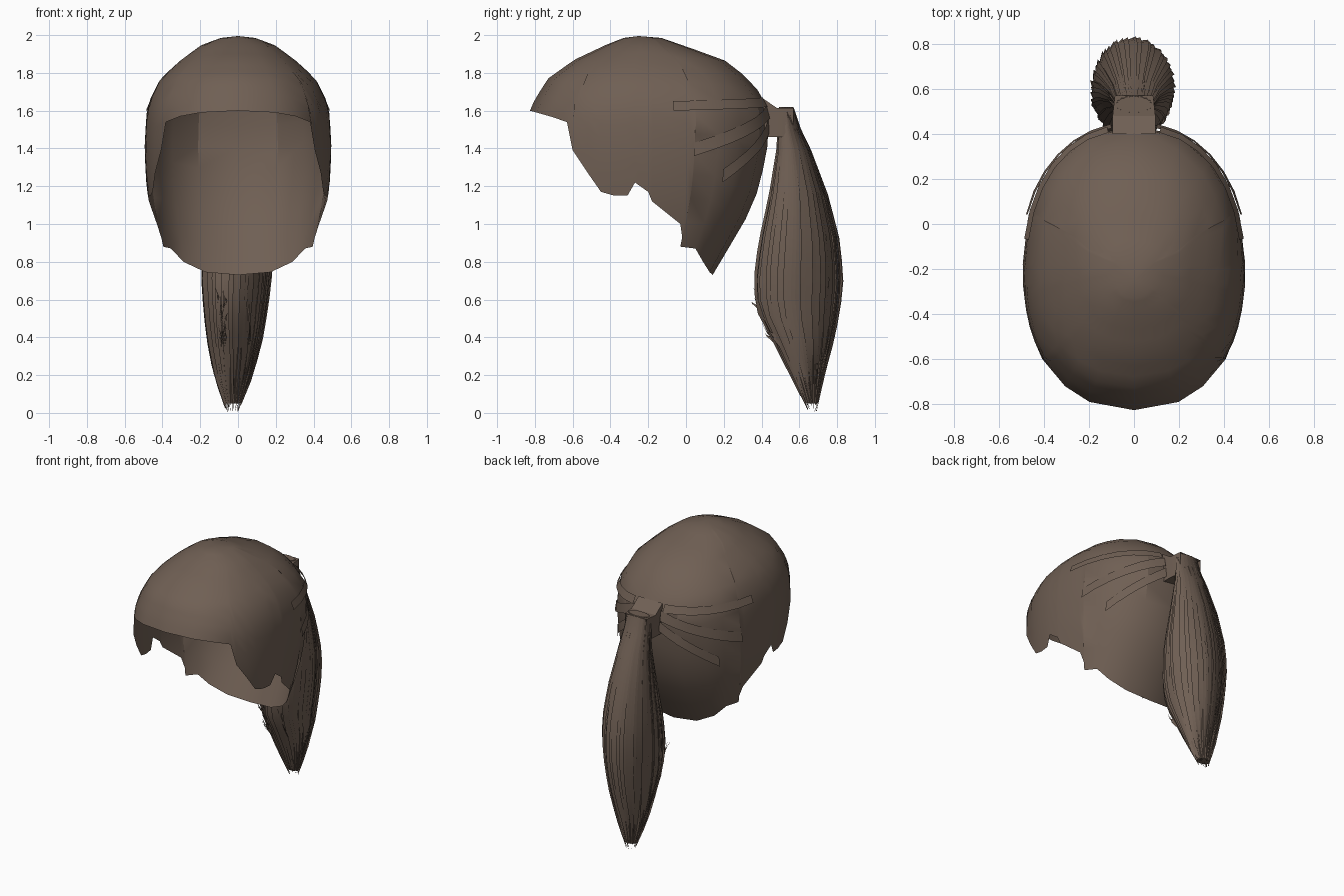
import bpy, bmesh, math, random
from mathutils import Vector

if "Cube" in bpy.data.objects:
    bpy.data.objects.remove(bpy.data.objects["Cube"])

random.seed(4)
hair = bpy.data.materials.new("brown hair")
hair.diffuse_color = (0.16, 0.115, 0.088, 1)
hair.use_nodes = True
hair.node_tree.nodes["Principled BSDF"].inputs["Base Color"].default_value = hair.diffuse_color


def make(name, verts, faces, angle=35):
    me = bpy.data.meshes.new(name)
    me.from_pydata([tuple(v) for v in verts], [], faces)
    bm = bmesh.new()
    bm.from_mesh(me)
    bmesh.ops.recalc_face_normals(bm, faces=bm.faces)
    bm.to_mesh(me)
    bm.free()
    me.materials.append(hair)
    ob = bpy.data.objects.new(name, me)
    bpy.context.collection.objects.link(ob)
    bpy.ops.object.select_all(action='DESELECT')
    ob.select_set(True)
    bpy.context.view_layer.objects.active = ob
    bpy.ops.object.shade_smooth_by_angle(angle=math.radians(angle))
    return ob


def lookup(table, z):
    """Interpolate (z, front y, back y, half width) rows, highest first."""
    z = min(max(z, table[-1][0]), table[0][0])
    for a, b in zip(table, table[1:]):
        if z >= b[0]:
            t = (a[0] - z) / (a[0] - b[0])
            return [p + (q - p) * t for p, q in zip(a[1:], b[1:])]


def spow(v, p):
    return math.copysign(abs(v) ** p, v)


# Head cap: rounded cross-sections by height, trimmed by a ragged hairline
CAP = [(1.985, -.33, -.13, .09), (1.95, -.42, -.03, .19), (1.87, -.59, .20, .30),
       (1.77, -.73, .33, .41), (1.66, -.80, .42, .465), (1.58, -.835, .44, .485),
       (1.40, -.84, .43, .495), (1.20, -.84, .39, .485), (1.05, -.80, .33, .46),
       (.88, -.70, .23, .42), (.72, -.60, .135, .40)]
HAIRLINE = [(-.834, 1.60), (-.79, 1.59), (-.72, 1.57), (-.63, 1.54), (-.60, 1.39),
            (-.52, 1.27), (-.45, 1.17), (-.38, 1.15), (-.31, 1.15), (-.27, 1.22),
            (-.20, 1.17), (-.18, 1.12), (-.03, 1.0), (-.02, .93), (-.03, .88),
            (.05, .87), (.09, .80), (.125, .745), (.14, .73)]
YC, P = -.2, .9


def cap_point(th, z, off=0.0):
    yf, yb, w = lookup(CAP, z)
    c, s = spow(math.cos(th), P), spow(math.sin(th), P)
    r = (yb - YC) if c > 0 else (YC - yf)
    return Vector(((w + off) * s, YC + (r + off) * c, z))


def edge_angle(y, z):
    yf, yb, w = lookup(CAP, z)
    t = (y - YC) / (yb - YC if y > YC else YC - yf)
    return math.acos(spow(max(-1, min(1, t)), 1 / P))


half = [(edge_angle(y, z), z) for y, z in HAIRLINE]
half[0], half[-1] = (math.pi, 1.60), (0, .73)
cols = half + [(-t, z) for t, z in reversed(half[1:-1])]
ROWS, n = 14, len(cols)
verts, faces = [], []
for i in range(ROWS):
    for th, ez in cols:
        verts.append(cap_point(th, 1.985 - (1.985 - ez) * (i / (ROWS - 1)) ** 1.6))
verts.append(Vector((0, -.25, 1.995)))
for j in range(n):
    k = (j + 1) % n
    faces.append((n * ROWS, j, k))
    for i in range(ROWS - 1):
        faces.append((i * n + j, (i + 1) * n + j, (i + 1) * n + k, i * n + k))
make("hair_cap", verts, faces, 25)

# Flat locks swept over the cap towards the tie
verts, faces = [], []
for side in (1, -1):
    for a0, z0, a1, z1, h in ((70, 1.36, 10, 1.56, .07), (52, 1.22, 8, 1.49, .07),
                              (80, 1.60, 12, 1.62, .05)):
        base = len(verts)
        for i in range(7):
            t = i / 6
            th = math.radians(a0 + (a1 - a0) * t) * side
            z = z0 + (z1 - z0) * t
            verts += [cap_point(th, z + h, .006), cap_point(th, z, .014)]
            if i:
                b = base + 2 * i
                faces.append((b - 2, b, b + 1, b - 1))
make("swept_locks", verts, faces)

# Square sleeve of hair joining cap and ponytail, open at the front
verts, faces = [], []
for y, zt, zb, w in ((.40, 1.67, 1.46, .095), (.48, 1.615, 1.46, .095), (.57, 1.615, 1.46, .085)):
    verts += [(-w, y, zb), (w, y, zb), (w, y, zt), (-w, y, zt)]
for i in (0, 4):
    for j in range(4):
        k = (j + 1) % 4
        faces.append((i + j, i + k, i + 4 + k, i + 4 + j))
make("tie_sleeve", verts, faces, 20)

# Ponytail
TAIL = [(1.62, .49, .57, .085), (1.50, .485, .61, .10), (1.40, .48, .66, .115),
        (1.15, .44, .755, .16), (.90, .385, .82, .19), (.70, .36, .835, .185),
        (.55, .37, .82, .17), (.40, .45, .79, .15), (.20, .55, .735, .105),
        (0.0, .65, .69, .03)]


def tail_point(th, z, s=1.0):
    yf, yb, w = lookup(TAIL, z)
    return Vector((-.03 * (1 - min(z, 1)) + s * w * math.sin(th),
                   (yf + yb) / 2 + s * (yb - yf) / 2 * math.cos(th), z))


# Fluted core
SEG, zs = 40, [1.62 - 1.57 * i / 16 for i in range(17)]
verts = [tail_point(2 * math.pi * j / SEG, z, .95 if j % 2 else .87)
         for z in zs for j in range(SEG)]
faces = [(i * SEG + j, i * SEG + (j + 1) % SEG, (i + 1) * SEG + (j + 1) % SEG, (i + 1) * SEG + j)
         for i in range(16) for j in range(SEG)]
faces += [tuple(range(SEG)), tuple(range(16 * SEG, 17 * SEG))]
make("ponytail_core", verts, faces, 20)

# Overlapping tapered strands, each with one lifted edge
verts, faces = [], []
STRANDS = 54
for k in range(STRANDS):
    th0 = 2 * math.pi * k / STRANDS + random.uniform(-.04, .04)
    end = random.uniform(0, .10)
    lift = random.uniform(.98, 1.02)
    base = len(verts)
    for i in range(15):
        t = i / 14
        z = 1.615 + (end - 1.615) * t
        wid = .11 * (1 - max(0, t - .75) * 3.6)
        verts += [tail_point(th0 - wid, z, .93), tail_point(th0 + wid, z, lift)]
        if i:
            b = base + 2 * i
            faces.append((b - 2, b, b + 1, b - 1))
make("ponytail_strands", verts, faces, 20)

# Loose wispy tips on the inner side of the ponytail
verts, faces = [], []
for k in range(16):
    th = math.pi + random.uniform(-.7, .7)
    z = random.uniform(.36, .60)
    a, b = tail_point(th, z, .9), tail_point(th + .12, z - .06, .9)
    r = random.uniform(.03, .07)
    m = a + Vector((0, -r, r * .6))
    tip = a + Vector((random.uniform(-.02, .02), -r * 1.5, r * 1.6))
    q = len(verts)
    verts += [a, b, m, m + Vector((.008, .004, -.01)), tip]
    faces += [(q, q + 1, q + 3, q + 2), (q + 2, q + 3, q + 4)]
make("loose_tips", verts, faces)
